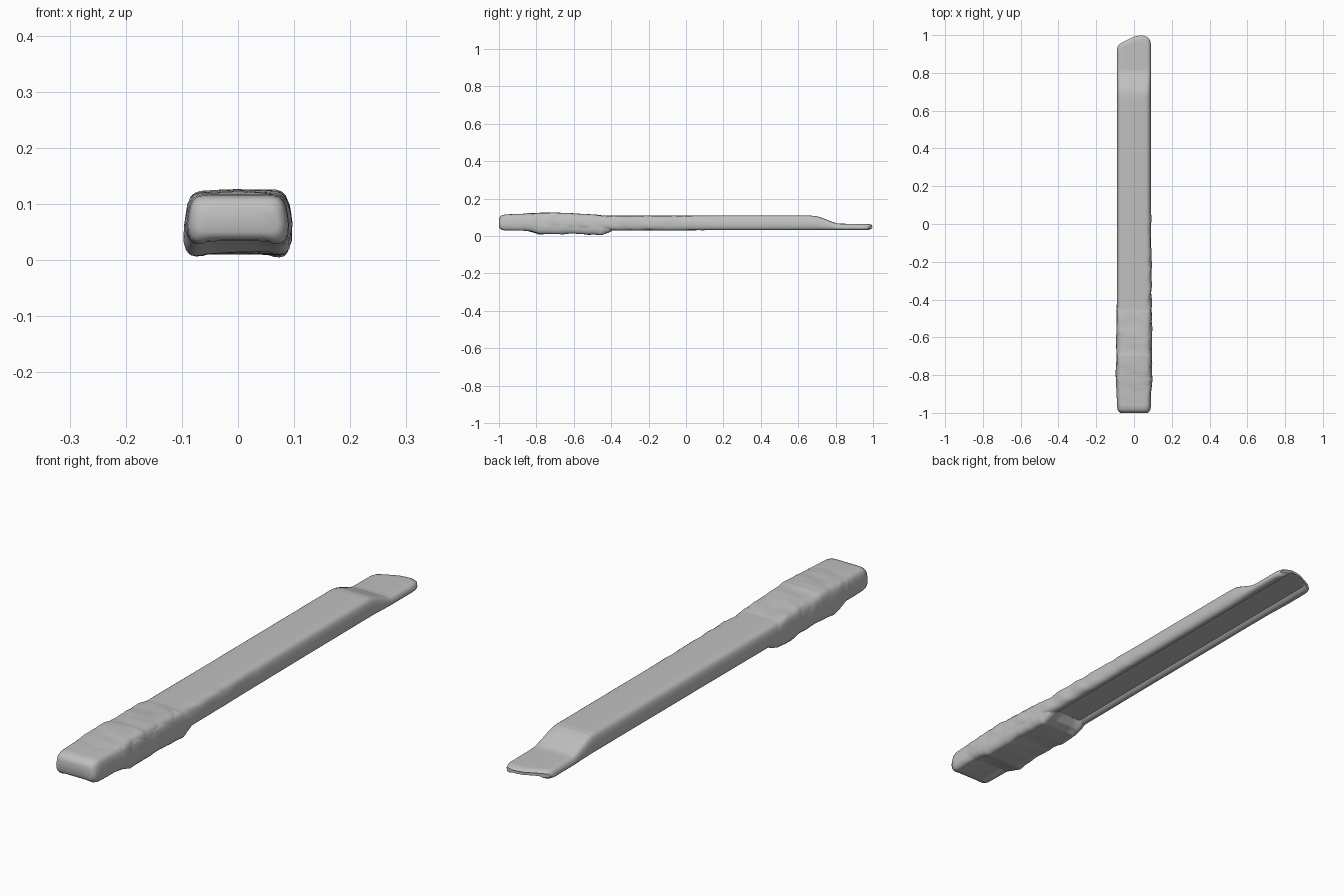
import bpy, bmesh, math
from mathutils import Vector, noise

cube = bpy.data.objects.get("Cube")
if cube:
    bpy.data.objects.remove(cube, do_unlink=True)

grey = bpy.data.materials.new("plain grey")
grey.use_nodes = True
COLOUR = (0.53, 0.53, 0.53, 1)
grey.diffuse_color = COLOUR
grey.node_tree.nodes["Principled BSDF"].inputs["Base Color"].default_value = COLOUR

# Half cross-section as (width fraction, height fraction), top middle to bottom edge
HALF = [(0, 1), (0.25, 1), (0.5, 1), (0.7, 0.99), (0.81, 0.96), (0.89, 0.89), (0.94, 0.78),
        (0.975, 0.6), (1, 0.4), (0.985, 0.22), (0.94, 0.09), (0.87, 0.02), (0.78, 0)]
# Underside as (width fraction, channel depth fraction)
UNDER = [(0.68, 0.15), (0.58, 0.9), (0.3, 1), (0, 1)]


def interp(keys, y):
    """Linear interpolation of rows whose first entry is the position."""
    if y <= keys[0][0]:
        return keys[0][1:]
    for a, b in zip(keys, keys[1:]):
        if y <= b[0]:
            t = (y - a[0]) / (b[0] - a[0])
            return [p + (q - p) * t for p, q in zip(a[1:], b[1:])]
    return keys[-1][1:]


def section(half, zb, zt, channel):
    side = [(u * half, zb + v * (zt - zb)) for u, v in HALF]
    side += [(u * half, zb + v * channel) for u, v in UNDER]
    return side + [(-x, z) for x, z in side[-2:0:-1]]


def loft(name, keys, step, shape):
    """Skin cross-sections along y; shape moves each point afterwards."""
    ys = {k[0] for k in keys}
    n = int((keys[-1][0] - keys[0][0]) / step)
    ys |= {keys[0][0] + i * step for i in range(1, n)}
    bm = bmesh.new()
    rings = []
    for y in sorted(ys):
        pts = section(*interp(keys, y))
        rings.append([bm.verts.new(shape(Vector((x, y, z)))) for x, z in pts])
    for a, b in zip(rings, rings[1:]):
        for i in range(len(a)):
            j = (i + 1) % len(a)
            bm.faces.new((a[i], a[j], b[j], b[i]))
    bm.faces.new(rings[0])
    bm.faces.new(rings[-1])
    bmesh.ops.recalc_face_normals(bm, faces=bm.faces)
    mesh = bpy.data.meshes.new(name)
    bm.to_mesh(mesh)
    bm.free()
    mesh.materials.append(grey)
    ob = bpy.data.objects.new(name, mesh)
    bpy.context.collection.objects.link(ob)
    bpy.ops.object.select_all(action="DESELECT")
    ob.select_set(True)
    bpy.context.view_layer.objects.active = ob
    bpy.ops.object.shade_smooth_by_angle(angle=math.radians(40))
    return ob


# Slanted outline of the thin tip: x, end y
TIP = [(-0.09, 0.94), (-0.07, 0.957), (0.0, 0.992), (0.04, 1.0), (0.07, 0.99), (0.09, 0.968)]


def shape_bar(p):
    if p.y > 0.82:
        end = interp(TIP, p.x)[0]
        p.y = 0.82 + (p.y - 0.82) * (end - 0.82) / 0.18
    # Worn, lumpy edge along the left side
    rough = interp([(-0.95, 0), (-0.85, 1), (-0.2, 1), (0.25, 0)], p.y)[0]
    rough *= max(0, min(1, (p.x - 0.06) / 0.025))
    n = noise.noise(Vector((p.x * 8, p.y * 17 + p.z * 14, p.z * 12)))
    p.x += rough * (0.002 + 0.006 * n)
    p.z += rough * 0.004 * n
    return p


def shape_wrap(p):
    # Diagonal folds in the grip
    q = Vector((p.x * 9, p.y * 14 + p.x * 6, p.z * 16))
    n = noise.noise(q) + 0.5 * noise.noise(q * 2.3)
    p.x += 0.003 * n * (1 if p.x > 0 else -1)
    p.z += 0.004 * n * (1 if p.z > 0.06 else -1)
    p.z = max(p.z, 0)
    return p


# Rows: y, half width, bottom z, top z, channel depth
loft("bar", [
    (-1.0, 0.072, 0.05, 0.092, 0.0),
    (-0.995, 0.08, 0.04, 0.103, 0.001),
    (-0.985, 0.086, 0.033, 0.111, 0.003),
    (-0.965, 0.09, 0.029, 0.116, 0.005),
    (-0.9, 0.092, 0.029, 0.118, 0.006),
    (-0.7, 0.092, 0.03, 0.117, 0.01),
    (-0.47, 0.092, 0.03, 0.112, 0.012),
    (-0.45, 0.091, 0.03, 0.109, 0.012),
    (0.0, 0.09, 0.031, 0.109, 0.013),
    (0.67, 0.09, 0.032, 0.109, 0.013),
    (0.695, 0.09, 0.032, 0.107, 0.013),
    (0.72, 0.09, 0.032, 0.1, 0.013),
    (0.79, 0.09, 0.032, 0.073, 0.013),
    (0.81, 0.09, 0.032, 0.067, 0.013),
    (0.83, 0.09, 0.032, 0.066, 0.013),
    (0.97, 0.09, 0.032, 0.065, 0.013),
    (0.99, 0.088, 0.034, 0.062, 0.011),
    (1.0, 0.084, 0.04, 0.056, 0.006),
], 0.012, shape_bar)

loft("grip_wrap", [
    (-0.93, 0.086, 0.034, 0.112, 0.004),
    (-0.86, 0.094, 0.03, 0.12, 0.005),
    (-0.82, 0.096, 0.022, 0.121, 0.004),
    (-0.78, 0.096, 0.011, 0.123, 0.003),
    (-0.7, 0.095, 0.01, 0.126, 0.003),
    (-0.68, 0.094, 0.011, 0.123, 0.003),
    (-0.6, 0.094, 0.013, 0.12, 0.003),
    (-0.5, 0.094, 0.008, 0.114, 0.003),
    (-0.45, 0.093, 0.007, 0.108, 0.004),
    (-0.42, 0.091, 0.016, 0.104, 0.007),
    (-0.38, 0.085, 0.036, 0.1, 0.012),
], 0.01, shape_wrap)
